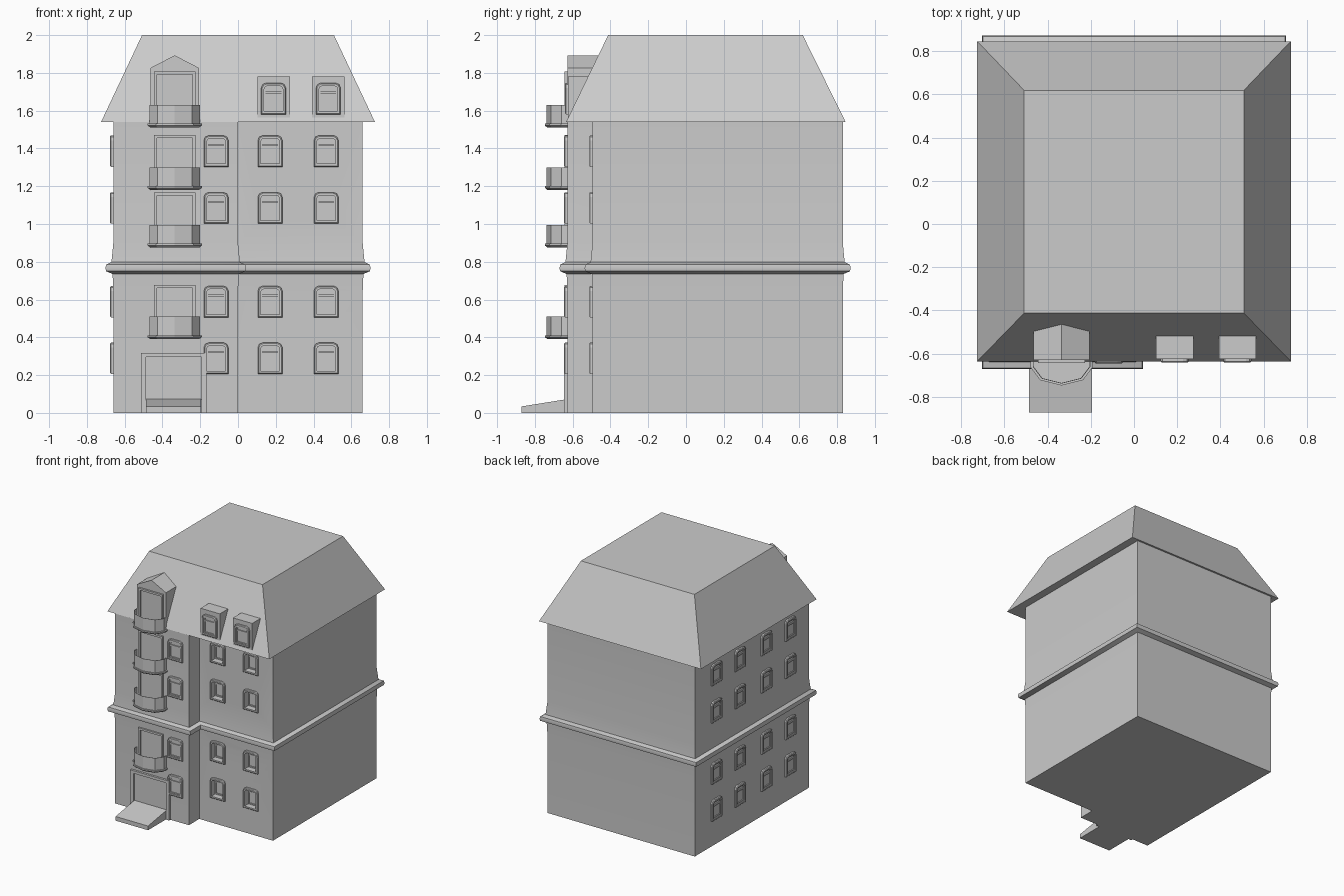
import bpy, bmesh, math
from mathutils import Matrix, Vector

if "Cube" in bpy.data.objects:
    bpy.data.objects.remove(bpy.data.objects["Cube"])


def finish(name, bm, angle=None):
    bmesh.ops.recalc_face_normals(bm, faces=bm.faces)
    me = bpy.data.meshes.new(name)
    bm.to_mesh(me)
    bm.free()
    ob = bpy.data.objects.new(name, me)
    bpy.context.collection.objects.link(ob)
    if angle:
        smooth(ob, angle)
    return ob


def smooth(ob, angle):
    for p in ob.data.polygons:
        p.use_smooth = True
    ob.data.set_sharp_from_angle(angle=math.radians(angle))


def loft(bm, loops, start=True, end=True, closed=True, mat=Matrix()):
    rows = [[bm.verts.new(mat @ Vector(p)) for p in lp] for lp in loops]
    n = len(rows[0])
    for a, b in zip(rows, rows[1:]):
        for i in range(n if closed else n - 1):
            j = (i + 1) % n
            bm.faces.new((a[i], a[j], b[j], b[i]))
    if start:
        bm.faces.new(rows[0])
    if end:
        bm.faces.new(rows[-1])


def box(bm, x0, x1, y0, y1, z0, z1, mat=Matrix()):
    loft(bm, [[(x0, y0, z), (x1, y0, z), (x1, y1, z), (x0, y1, z)] for z in (z0, z1)], mat=mat)


def arch(w, h, c, y, zc=0, xc=0):
    """Rectangle of half size w, h with rounded upper corners of radius c."""
    pts = [(-w, -h), (w, -h), (w, h - c), (w - c * .3, h - c * .3), (w - c, h),
           (c - w, h), (c * .3 - w, h - c * .3), (-w, h - c)]
    return [(xc + x, y, zc + z) for x, z in pts]


def rect(x0, x1, z0, z1, y):
    return [(x0, y, z0), (x1, y, z0), (x1, y, z1), (x0, y, z1)]


WALL_X, FRONT, STEP, BACK = .66, -.628, -.495, .83
ROWS = (.289, .589, 1.085, 1.386)


# Walls: L-shaped plan lofted through a moulded belt course
def plan(d, z):
    return [(-WALL_X - d, FRONT - d, z), (d, FRONT - d, z), (d, STEP - d, z),
            (WALL_X + d, STEP - d, z), (WALL_X + d, BACK + d, z), (-WALL_X - d, BACK + d, z)]


bm = bmesh.new()
loft(bm, [plan(d, z) for d, z in ((0, 0), (0, .64), (.004, .735), (.038, .75), (.042, .765),
                                  (.038, .785), (.01, .798), (0, .9), (0, 1.54))])
walls = finish("walls", bm)

# Window openings in the set-back part of the front
bm = bmesh.new()
for x in (.17, .467):
    for z in ROWS:
        box(bm, x - .053, x + .053, STEP - .1, STEP + .042, z - .07, z + .07)
cutter = finish("opening_cutter", bm)
cutter.hide_render = True
mod = walls.modifiers.new("openings", 'BOOLEAN')
mod.operation, mod.object, mod.solver = 'DIFFERENCE', cutter, 'EXACT'
bpy.context.view_layer.objects.active = walls
bpy.ops.object.modifier_apply(modifier=mod.name)
bpy.data.objects.remove(cutter)
smooth(walls, 50)


# Windows: arched frame, inset sash and pane
def window(name, x, y, z, turn=0, depth=0.0):
    m = Matrix.Translation((x, y, z)) @ Matrix.Rotation(turn, 4, 'Z')
    bm = bmesh.new()
    back = depth - .002
    loft(bm, [arch(.065, .083, .026, .002), arch(.065, .083, .026, -.012),
              arch(.06, .078, .024, -.017), arch(.05, .067, .018, -.017),
              arch(.05, .067, .018, back)], start=False, mat=m)
    loft(bm, [arch(.05, .067, .018, back), arch(.05, .067, .018, back - .007),
              arch(.042, .058, .014, back - .007), arch(.042, .058, .014, back)],
         start=False, end=False, mat=m)
    box(bm, -.046, .046, back - .008, back, .028, .038, m)
    finish(name, bm)


for r, z in enumerate(ROWS):
    window(f"front_window_{r}", -.116, FRONT, z)
    for c, x in enumerate((.17, .467)):
        window(f"setback_window_{r}_{c}", x, STEP, z, depth=.04)
    for c, y in enumerate((.56, .26, -.078, -.385)):
        window(f"side_window_{r}_{c}", -WALL_X, y, z, -math.pi / 2)

# Mansard roof
bm = bmesh.new()
loft(bm, [[(-x, y0, z), (x, y0, z), (x, y1, z), (-x, y1, z)]
          for x, y0, y1, z in ((.725, -.635, .845, 1.54), (.508, -.412, .618, 2))])
finish("mansard_roof", bm)

# Flat-topped dormers
for i, x in enumerate((.188, .478)):
    bm = bmesh.new()
    box(bm, x - .086, x + .086, -.624, -.51, 1.565, 1.782)
    finish(f"dormer_{i}", bm)
    window(f"dormer_window_{i}", x, -.624, 1.664)

# Gabled dormer above the balconies
BX = -.335
bm = bmesh.new()
loft(bm, [[(BX - .129, y, 1.54), (BX + .129, y, 1.54), (BX + .129, y, 1.826),
           (BX, y, 1.893), (BX - .129, y, 1.826)] for y in (FRONT, -.45)])
finish("gabled_dormer", bm)


# Balconies: bowed slab, thin parapet and tall glazed door
def bow(s, z):
    pts = [(-.133, 0), (-.133, -.032), (-.092, -.087), (0, -.11),
           (.092, -.087), (.133, -.032), (.133, 0)]
    return [(BX + x * s, FRONT + y * s, z) for x, y in pts]


for i, (floor, top) in enumerate(((.405, .677), (.89, 1.167), (1.195, 1.47), (1.525, 1.808))):
    bm = bmesh.new()
    loft(bm, [bow(.96, floor - .015), bow(1.08, floor - .004), bow(1.08, floor + .006)])
    finish(f"balcony_slab_{i}", bm)
    bm = bmesh.new()
    h = floor + .105
    loft(bm, [bow(1, floor), bow(1, h), bow(.97, h), bow(.97, floor)],
         start=False, end=False, closed=False)
    finish(f"balcony_parapet_{i}", bm)
    bm = bmesh.new()
    loft(bm, [rect(BX - w, BX + w, floor, top - t, FRONT + y) for w, t, y in
              ((.109, 0, .002), (.109, 0, -.015), (.094, .016, -.015), (.094, .016, -.003))],
         start=False)
    finish(f"balcony_door_{i}", bm)

# Entrance surround and door
bm = bmesh.new()
loft(bm, [rect(-.34 - w, -.34 + w, 0, t, FRONT + y) for w, t, y in
          ((.174, .318, .002), (.174, .318, -.017), (.146, .296, -.017), (.146, .296, -.003))],
     start=False)
finish("entrance", bm)

# Entrance ramp
bm = bmesh.new()
loft(bm, [[(x, -.872, 0), (x, FRONT, 0), (x, FRONT, .073), (x, -.872, .034)]
          for x in (-.486, -.195)])
finish("entrance_ramp", bm)
